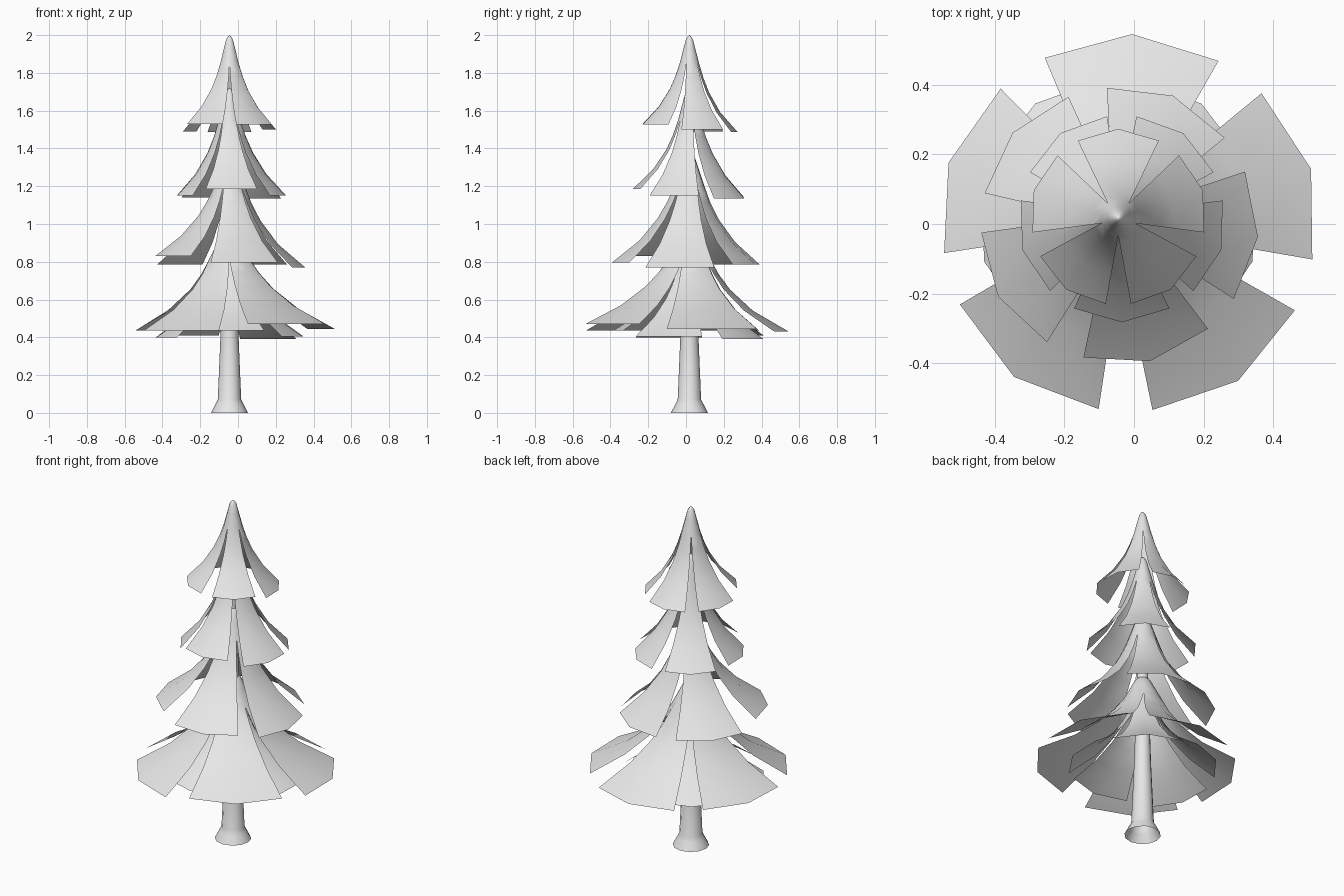
import bpy
import bmesh
from math import sin, cos, radians, asin, tau

cube = bpy.data.objects.get("Cube")
if cube:
    bpy.data.objects.remove(cube, do_unlink=True)

AXIS_X, AXIS_Y = -0.045, 0.018
TOP = 0.3          # fraction of a tier above which its branches are joined
# flared tier profile: (fraction of drop, fraction of radius)
PROFILE = [(0, 0), (0.015, 0.035), (0.05, 0.075), (0.15, 0.125), (TOP, 0.2),
           (0.45, 0.29), (0.6, 0.41), (0.8, 0.64), (1, 1)]

grey = bpy.data.materials.new("light_grey")
grey.use_nodes = True
grey.diffuse_color = (0.8, 0.8, 0.8, 1)
grey.node_tree.nodes["Principled BSDF"].inputs["Base Color"].default_value = (0.8, 0.8, 0.8, 1)


def finish(bm, name):
    bmesh.ops.remove_doubles(bm, verts=bm.verts, dist=0.0005)
    mesh = bpy.data.meshes.new(name)
    bm.to_mesh(mesh)
    bm.free()
    mesh.materials.append(grey)
    mesh.shade_smooth()
    obj = bpy.data.objects.new(name, mesh)
    obj.location = (AXIS_X, AXIS_Y, 0)
    bpy.context.collection.objects.link(obj)


def fill_grid(bm, rows):
    for upper, lower in zip(rows, rows[1:]):
        for i in range(len(upper) - 1):
            bm.faces.new((upper[i], lower[i], lower[i + 1], upper[i + 1]))


def half_angle(f):
    """Half width of a branch, narrowing below the joined top."""
    if f <= 0.2:
        return radians(36)
    return radians(36) - asin(0.18 * (f - 0.2) / f)


def tier(name, apex, radius, start, bottoms, shift=(0, 0)):
    """Five drooping branches, each ending at its own height."""
    bm = bmesh.new()
    mean = sum(bottoms) / len(bottoms)
    for k, bottom in enumerate(bottoms):
        middle = radians(start) + k * tau / 5
        rows = []
        for t, f in PROFILE:
            droop = max(0, (t - TOP) / (1 - TOP))
            z = apex - t * (apex - mean) + droop * (bottom - mean)
            row = []
            for side in (-1, 0, 1):
                a = middle + side * half_angle(f)
                r = radius * f * (0.98 if side and t == 1 else 1)
                row.append(bm.verts.new((r * cos(a) + shift[0] * droop,
                                         r * sin(a) + shift[1] * droop, z)))
            rows.append(row)
        fill_grid(bm, rows)
    finish(bm, name)


# branch tiers, top to bottom
tier("top_tier", 2.0, 0.255, 18, (1.5, 1.487, 1.49, 1.53, 1.527))
tier("second_tier", 1.72, 0.3, -18, (1.15, 1.135, 1.14, 1.15, 1.185), (0.01, 0))
tier("third_tier", 1.38, 0.402, -5, (0.77, 0.785, 0.785, 0.83, 0.795), (0, -0.02))
tier("fourth_tier", 0.98, 0.547, 17, (0.445, 0.43, 0.435, 0.435, 0.47), (0.03, -0.02))
tier("lowest_tier", 0.9, 0.405, -18, (0.405, 0.39, 0.41, 0.4, 0.435))

# trunk with a flared foot, tapering up inside the tiers
bm = bmesh.new()
rings = []
for r, z in ((0.012, 1.6), (0.03, 1.0), (0.046, 0.45), (0.062, 0.07), (0.075, 0.045), (0.098, 0)):
    ring = [bm.verts.new((r * cos(i * tau / 12), r * sin(i * tau / 12), z)) for i in range(12)]
    rings.append(ring + ring[:1])
fill_grid(bm, rings)
finish(bm, "trunk")
